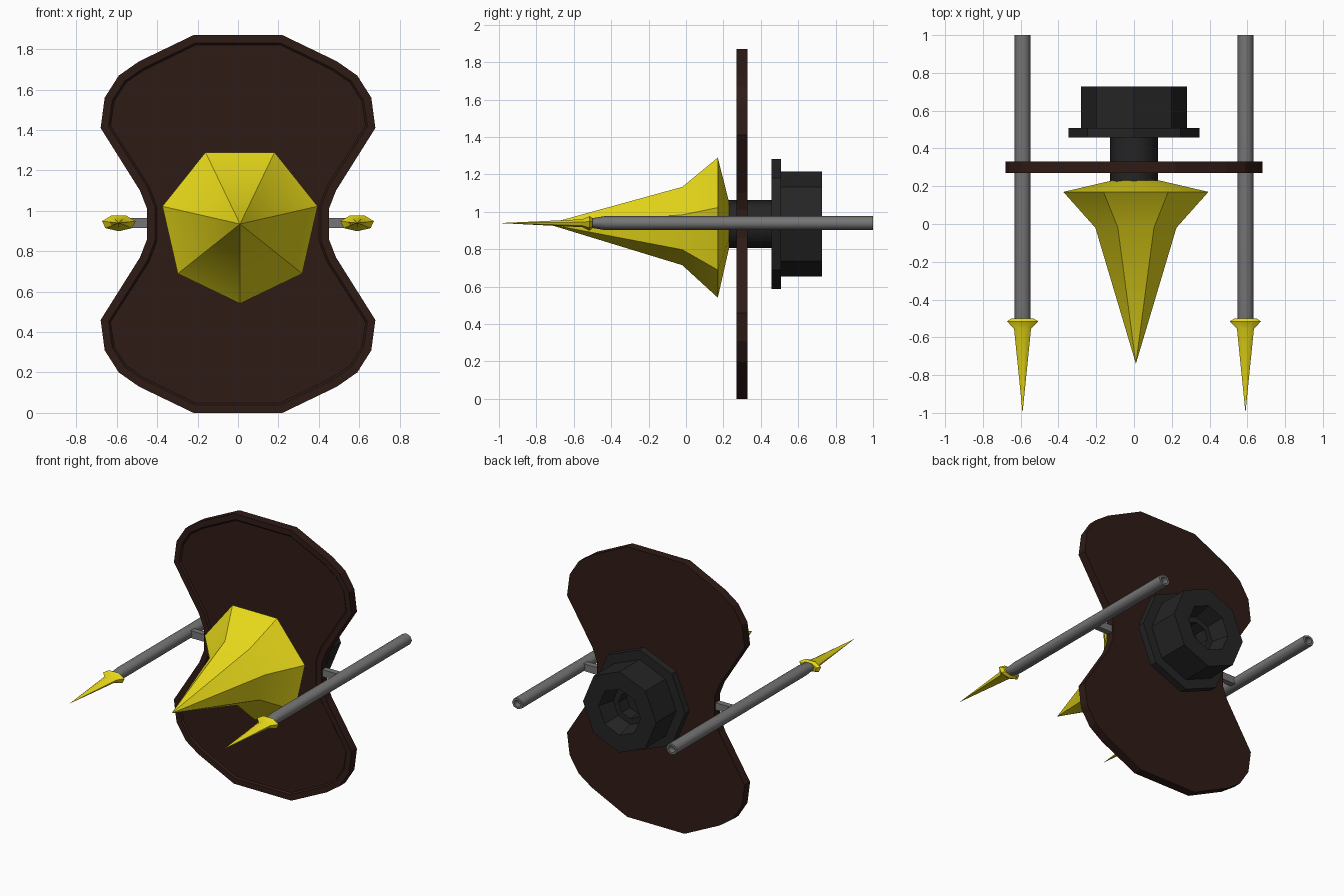
import bpy, bmesh
from math import sin, cos, pi, radians

if "Cube" in bpy.data.objects:
    bpy.data.objects.remove(bpy.data.objects["Cube"])


def material(name, rgb):
    m = bpy.data.materials.new(name)
    m.diffuse_color = (*rgb, 1)
    m.use_nodes = True
    m.node_tree.nodes["Principled BSDF"].inputs["Base Color"].default_value = m.diffuse_color
    return m


YELLOW = material("yellow", (0.80, 0.69, 0.01))
BROWN = material("dark_brown", (0.028, 0.011, 0.008))
BLACK = material("black", (0.018, 0.018, 0.018))
STEEL = material("steel", (0.18, 0.18, 0.18))
AXIS_Z = 0.935


def finish(name, bm, mat, smooth=None):
    bmesh.ops.recalc_face_normals(bm, faces=bm.faces)
    me = bpy.data.meshes.new(name)
    bm.to_mesh(me)
    bm.free()
    me.materials.append(mat)
    ob = bpy.data.objects.new(name, me)
    bpy.context.collection.objects.link(ob)
    if smooth:
        bpy.ops.object.select_all(action='DESELECT')
        ob.select_set(True)
        bpy.context.view_layer.objects.active = ob
        bpy.ops.object.shade_smooth_by_angle(angle=radians(smooth))
    return ob


def lathe(name, profile, n, mat, x=0, z=AXIS_Z, sx=1, sz=1, smooth=None):
    """Revolve (radius, y) pairs around the y axis, with a corner pointing down."""
    bm = bmesh.new()
    rings = []
    for r, y in profile:
        count = 1 if r == 0 else n
        rings.append([bm.verts.new((x + sx * r * sin(2 * pi * i / n), y,
                                    z - sz * r * cos(2 * pi * i / n)))
                      for i in range(count)])
    for a, b in zip(rings, rings[1:]):
        for i in range(n):
            j = (i + 1) % n
            quad = [a[i % len(a)], a[j % len(a)], b[j % len(b)], b[i % len(b)]]
            bm.faces.new(list(dict.fromkeys(quad)))
    for ring in (rings[0], rings[-1]):
        if len(ring) > 1:
            bm.faces.new(ring)
    return finish(name, bm, mat, smooth)


# Hourglass plate with a recessed front panel
quarter = [(0.22, 0), (0.49, 0.13), (0.59, 0.20), (0.66, 0.31), (0.68, 0.46),
           (0.485, 0.77), (0.45, 0.86)]
right = quarter + [(x, 1.87 - z) for x, z in reversed(quarter)]
outline = right + [(-x, z) for x, z in reversed(right)]
bm = bmesh.new()
front = bm.faces.new([bm.verts.new((x, 0.27, z)) for x, z in outline])
back = bmesh.ops.extrude_face_region(bm, geom=[front], use_keep_orig=True)
back_verts = [g for g in back['geom'] if isinstance(g, bmesh.types.BMVert)]
bmesh.ops.translate(bm, verts=back_verts, vec=(0, 0.06, 0))
bmesh.ops.recalc_face_normals(bm, faces=bm.faces)
front = min(bm.faces, key=lambda f: f.calc_center_median().y)
bmesh.ops.inset_region(bm, faces=[front], thickness=0.04)
bmesh.ops.inset_region(bm, faces=[front], thickness=0.01, depth=-0.01)
finish("plate", bm, BROWN)

# Central spike
lathe("center_spike", [(0, -0.74), (0.22, -0.02), (0.394, 0.17), (0.13, 0.23)],
      7, YELLOW, x=0.01, smooth=30)

# Shaft, flange and hollow rear hub
lathe("shaft", [(0.128, 0.215), (0.128, 0.47)], 8, BLACK, smooth=50)
lathe("flange", [(0.348, 0.457), (0.348, 0.507)], 8, BLACK)
lathe("rear_hub", [(0.28, 0.50), (0.28, 0.727), (0.16, 0.727), (0.13, 0.61),
                   (0.09, 0.61), (0.09, 0.52)], 8, BLACK)

# Side rods with arrow tips and struts
for side, s in (("left", -1), ("right", 1)):
    x = 0.59 * s
    rod = lathe(side + "_rod", [(0.042, -0.51), (0.042, -0.43), (0.042, 1.0),
                                (0.026, 1.0), (0.026, 0.96)],
                8, STEEL, x=x, z=0.94, sz=0.9, smooth=50)
    for v in rod.data.vertices:
        if v.co.y < -0.5:
            v.co.z = 0.94 + (v.co.z - 0.94) * 0.65
    lathe(side + "_arrow_tip", [(0, -1.0), (0.046, -0.555), (0.085, -0.515), (0.06, -0.50)],
          7, YELLOW, x=x, z=0.94, sz=0.48, smooth=30)
    bm = bmesh.new()
    bmesh.ops.create_cube(bm, size=1)
    for v in bm.verts:
        v.co = (s * 0.505 + v.co.x * 0.13, 0.30 + v.co.y * 0.04, 0.94 + v.co.z * 0.05)
    finish(side + "_strut", bm, STEEL)
